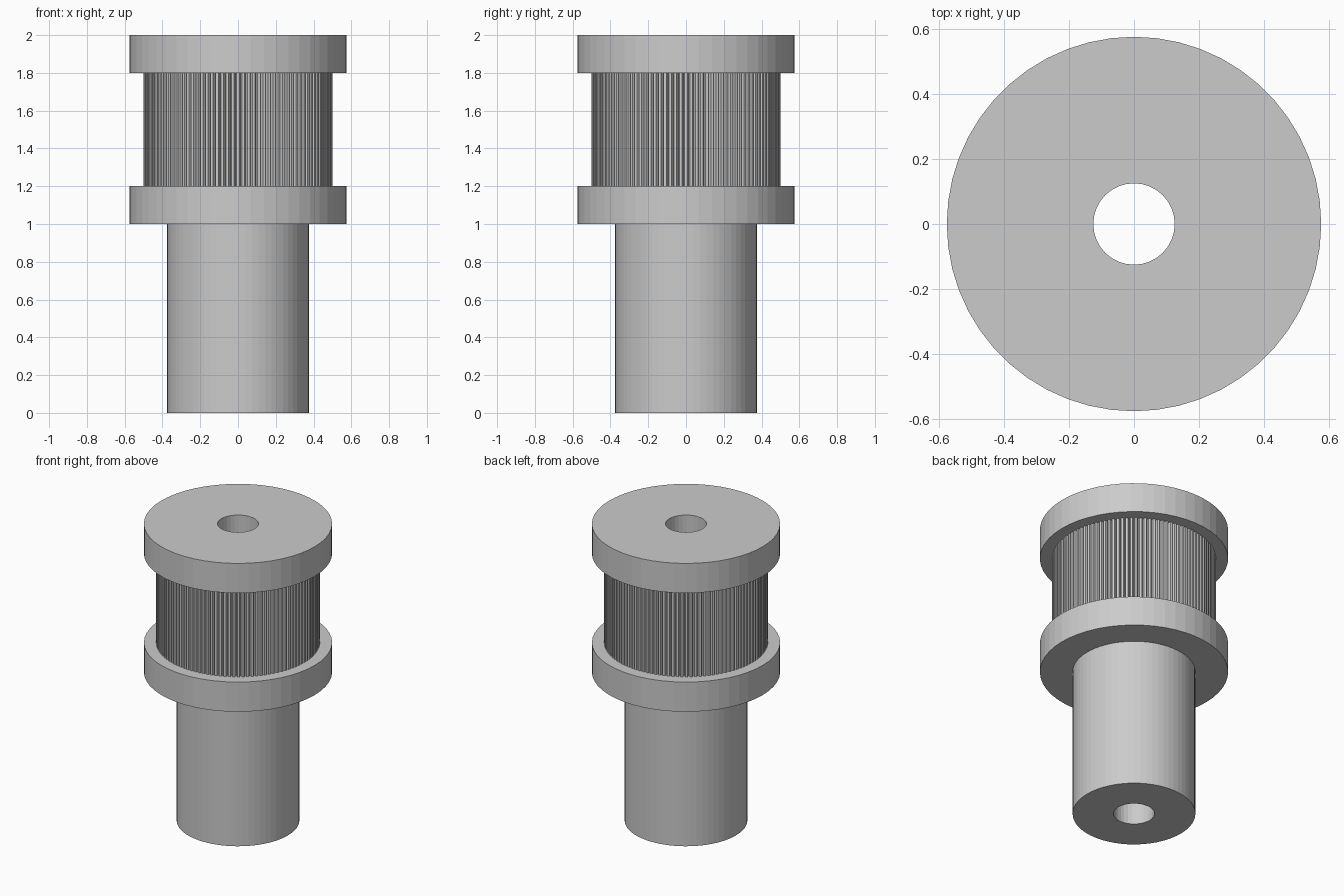
import bpy
import bmesh
from math import sin, cos, pi

cube = bpy.data.objects.get("Cube")
if cube:
    bpy.data.objects.remove(cube, do_unlink=True)

# Single grey material
grey = bpy.data.materials.new("plain grey")
grey.use_nodes = True
colour = (0.6, 0.6, 0.6, 1)
grey.diffuse_color = colour
grey.node_tree.nodes["Principled BSDF"].inputs["Base Color"].default_value = colour

TEETH = 112
BORE = 0.125


def circle(radius, sides):
    return [(radius * cos(2 * pi * i / sides), radius * sin(2 * pi * i / sides))
            for i in range(sides)]


def gear_outline(outer, root, teeth):
    """Flat-topped teeth separated by narrow V-shaped grooves."""
    step = 2 * pi / teeth
    points = []
    for i in range(teeth):
        for offset, r in ((-0.25, outer), (0.25, outer), (0.5, root)):
            a = (i + offset) * step
            points.append((r * cos(a), r * sin(a)))
    return points


def add_loop(bm, points, z):
    verts = [bm.verts.new((x, y, z)) for x, y in points]
    edges = [bm.edges.new((v, verts[(i + 1) % len(verts)])) for i, v in enumerate(verts)]
    return verts, edges


def wall(bm, low, high, inward=False):
    for i in range(len(low)):
        j = (i + 1) % len(low)
        quad = [low[i], low[j], high[j], high[i]]
        bm.faces.new(quad[::-1] if inward else quad)


def pierced_prism(name, outline, z0, z1, smooth_angle=None):
    """Extruded outline with the central bore running through it."""
    bm = bmesh.new()
    hole = circle(BORE, 32)
    loops = {}
    for z in (z0, z1):
        outer, outer_edges = add_loop(bm, outline, z)
        inner, inner_edges = add_loop(bm, hole, z)
        loops[z] = outer, inner
        bmesh.ops.triangle_fill(bm, edges=outer_edges + inner_edges, use_beauty=True,
                                normal=(0, 0, -1 if z == z0 else 1))
    wall(bm, loops[z0][0], loops[z1][0])
    wall(bm, loops[z0][1], loops[z1][1], inward=True)
    bmesh.ops.recalc_face_normals(bm, faces=bm.faces)
    mesh = bpy.data.meshes.new(name)
    bm.to_mesh(mesh)
    bm.free()
    mesh.materials.append(grey)
    obj = bpy.data.objects.new(name, mesh)
    bpy.context.collection.objects.link(obj)
    return obj


# Hub, two plain flanges and the toothed drum between them
pierced_prism("hub", circle(0.375, 64), 0, 1)
pierced_prism("lower_flange", circle(0.575, 52), 1, 1.2)
pierced_prism("toothed_drum", gear_outline(0.5, 0.482, TEETH), 1.2, 1.8)
pierced_prism("upper_flange", circle(0.575, 52), 1.8, 2)
